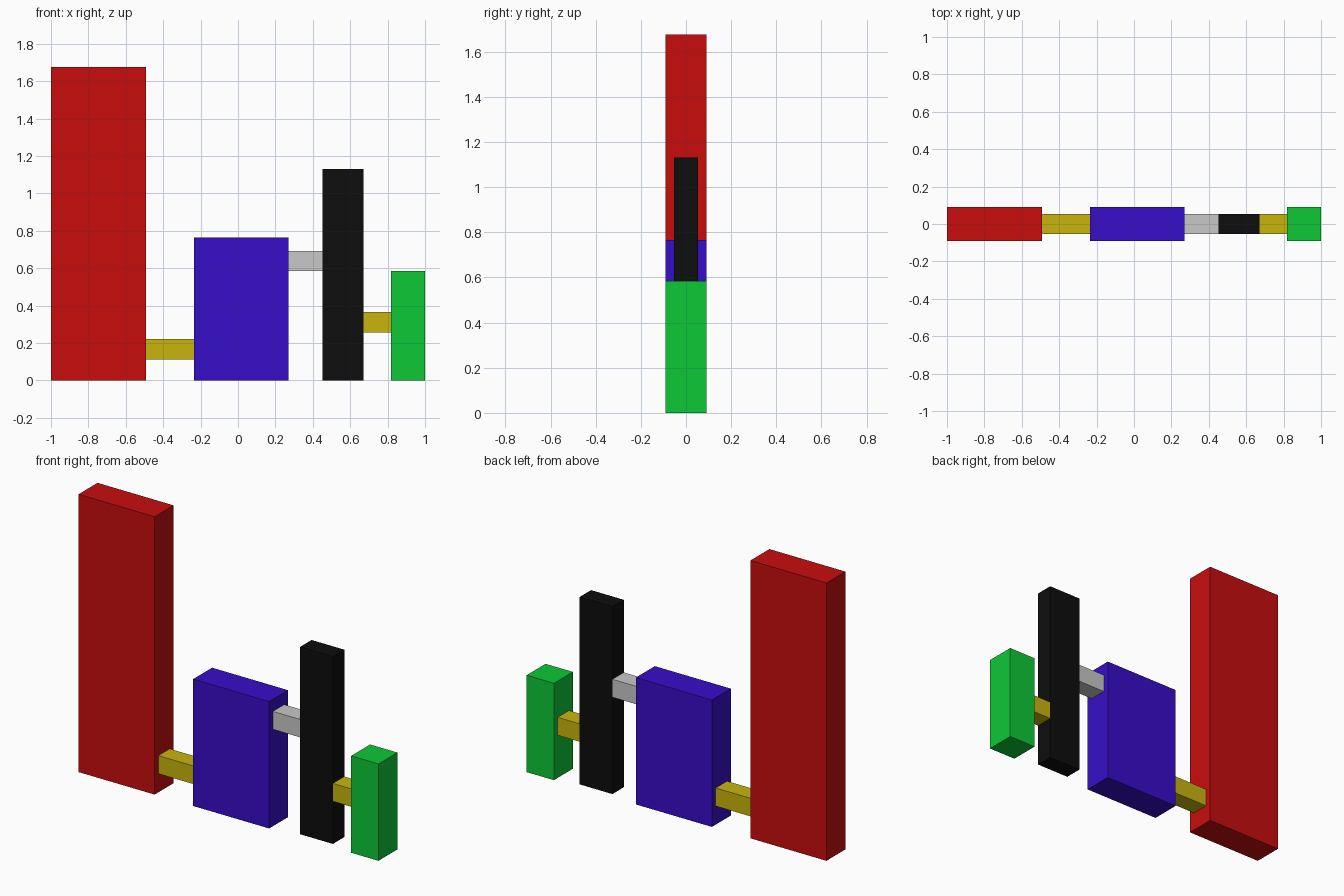
import bpy

cube = bpy.data.objects.get("Cube")
if cube:
    bpy.data.objects.remove(cube, do_unlink=True)


def material(name, rgb):
    mat = bpy.data.materials.new(name)
    mat.use_nodes = True
    color = (*rgb, 1)
    mat.diffuse_color = color
    mat.node_tree.nodes["Principled BSDF"].inputs["Base Color"].default_value = color
    return mat


def block(name, x, z, half_depth, mat):
    """Box spanning the x and z ranges, centred on y = 0."""
    bpy.ops.mesh.primitive_cube_add(
        size=1, location=(sum(x) / 2, 0, sum(z) / 2))
    obj = bpy.context.object
    obj.name = name
    obj.scale = (x[1] - x[0], 2 * half_depth, z[1] - z[0])
    bpy.ops.object.transform_apply(location=False, rotation=False, scale=True)
    obj.data.materials.append(mat)


red = material("red", (0.58, 0.004, 0.004))
blue = material("blue", (0.037, 0.004, 0.58))
black = material("black", (0.004, 0.004, 0.004))
green = material("green", (0.004, 0.58, 0.037))
yellow = material("yellow", (0.58, 0.46, 0.004))
grey = material("light grey", (0.58, 0.58, 0.58))

WIDE, SLIM = 0.09, 0.054

# Upright slabs
block("tall_slab", (-1, -0.493), (0, 1.675), WIDE, red)
block("middle_slab", (-0.236, 0.271), (0, 0.765), WIDE, blue)
block("slim_post", (0.453, 0.671), (0, 1.13), SLIM, black)
block("short_post", (0.818, 1), (0, 0.584), WIDE, green)

# Connecting bars
block("low_bar", (-0.493, -0.236), (0.112, 0.221), SLIM, yellow)
block("high_bar", (0.271, 0.453), (0.584, 0.692), SLIM, grey)
block("end_bar", (0.671, 0.818), (0.257, 0.365), SLIM, yellow)
